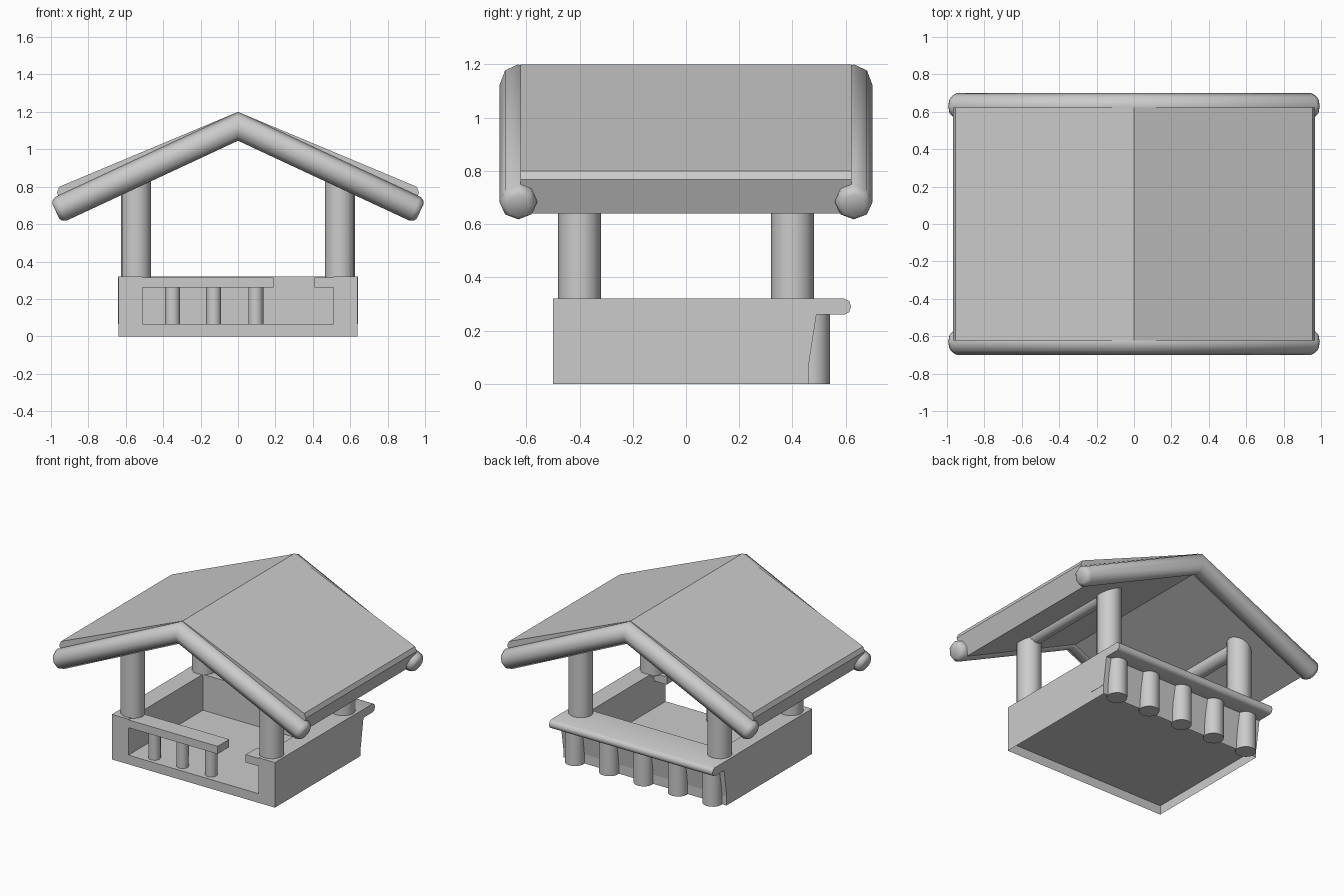
import bpy, bmesh, math

if "Cube" in bpy.data.objects:
    bpy.data.objects.remove(bpy.data.objects["Cube"])


def finish(name, bm, smooth=None):
    bmesh.ops.recalc_face_normals(bm, faces=bm.faces[:])
    me = bpy.data.meshes.new(name)
    bm.to_mesh(me)
    bm.free()
    ob = bpy.data.objects.new(name, me)
    bpy.context.collection.objects.link(ob)
    if smooth:
        bpy.ops.object.select_all(action='DESELECT')
        ob.select_set(True)
        bpy.context.view_layer.objects.active = ob
        bpy.ops.object.shade_smooth_by_angle(angle=math.radians(smooth))
    return ob


def box(name, x0, x1, y0, y1, z0, z1, open_bottom=False):
    bm = bmesh.new()
    bmesh.ops.create_cube(bm, size=1)
    for v in bm.verts:
        v.co = (x1 if v.co.x > 0 else x0, y1 if v.co.y > 0 else y0, z1 if v.co.z > 0 else z0)
    if open_bottom:
        low = [f for f in bm.faces if all(v.co.z < z0 + 1e-4 for v in f.verts)]
        bmesh.ops.delete(bm, geom=low, context='FACES_ONLY')
    return finish(name, bm)


def loft(name, rings, smooth=None):
    """Skin a list of closed rings and cap both ends."""
    bm = bmesh.new()
    loops = [[bm.verts.new(p) for p in r] for r in rings]
    n = len(loops[0])
    for a, b in zip(loops, loops[1:]):
        for i in range(n):
            j = (i + 1) % n
            bm.faces.new((a[i], a[j], b[j], b[i]))
    bm.faces.new(loops[0])
    bm.faces.new(loops[-1])
    return finish(name, bm, smooth)


def post(name, x, y, r, z0, z1, n=16):
    ang = [2 * math.pi * i / n for i in range(n)]
    loft(name, [[(x + r * math.cos(a), y + r * math.sin(a), z) for a in ang] for z in (z0, z1)], 50)


# Floor with an open underside, and side walls
box("floor", -0.64, 0.64, -0.5, 0.46, 0, 0.065, open_bottom=True)
for s, side in ((-1, "left"), (1, "right")):
    x0, x1 = sorted((s * 0.51, s * 0.64))
    box(side + "_wall", x0, x1, -0.5, 0.335, 0.065, 0.32)

# Front railing with an entrance gap
box("front_rail", -0.51, 0.19, -0.5, -0.37, 0.26, 0.315)
box("front_rail_stub", 0.41, 0.51, -0.5, -0.37, 0.26, 0.315)
for i, x in enumerate((-0.35, -0.13, 0.095)):
    post(f"front_baluster_{i}", x, -0.435, 0.04, 0.065, 0.265)

# Leaning back wall with its rounded overhanging ledge
back = [(0.335, 0.32), (0.595, 0.32), (0.613, 0.311), (0.62, 0.29), (0.613, 0.269),
        (0.595, 0.26), (0.49, 0.26), (0.46, 0.065), (0.335, 0.065)]
loft("back_wall", [[(x, y, z) for y, z in back] for x in (-0.642, 0.642)], 50)
for i in range(5):
    post(f"back_column_{i}", -0.54 + 0.27 * i, 0.473, 0.067, 0, 0.265)

# Corner posts and the beams joining them under the roof
for s, side in ((-1, "left"), (1, "right")):
    for y, end in ((-0.4, "front"), (0.4, "back")):
        post(f"{end}_{side}_post", s * 0.545, y, 0.08, 0.31, 0.86)
    ring = [2 * math.pi * i / 12 for i in range(12)]
    loft(side + "_beam", [[(s * 0.545 + 0.05 * math.cos(a), y, 0.805 + 0.05 * math.sin(a))
                           for a in ring] for y in (-0.4, 0.4)], 50)

# Gabled roof slab
half = [(0.955, 0.80), (0.968, 0.768), (0.91, 0.64)]
roof = [(0, 1.2)] + half + [(0, 1.065)] + [(-x, z) for x, z in reversed(half)]
loft("roof", [[(x, y, z) for x, z in roof] for y in (-0.622, 0.622)])

# Gable logs: octagonal, mitred at the ridge, with bevelled ends
slope = math.radians(25)
c, sn, R = math.cos(slope), math.sin(slope), 0.07


def log_ring(side, length, r, y):
    ring = []
    for i in range(8):
        a = math.pi * i / 4
        u, v = r * math.cos(a), r * math.sin(a)
        if side == 0:
            ring.append((0, y + u, 1.123 + v / c))
        else:
            ring.append((side * (length * c + v * sn), y + u, 1.123 - length * sn + v * c))
    return ring


for y, end in ((-0.63, "front"), (0.63, "back")):
    stations = [(-1, 1.075, 0.045), (-1, 1.065, 0.06), (-1, 1.045, R), (0, 0, R),
                (1, 1.045, R), (1, 1.065, 0.06), (1, 1.075, 0.045)]
    loft(end + "_gable_log", [log_ring(s, l, r, y) for s, l, r in stations], 47)
